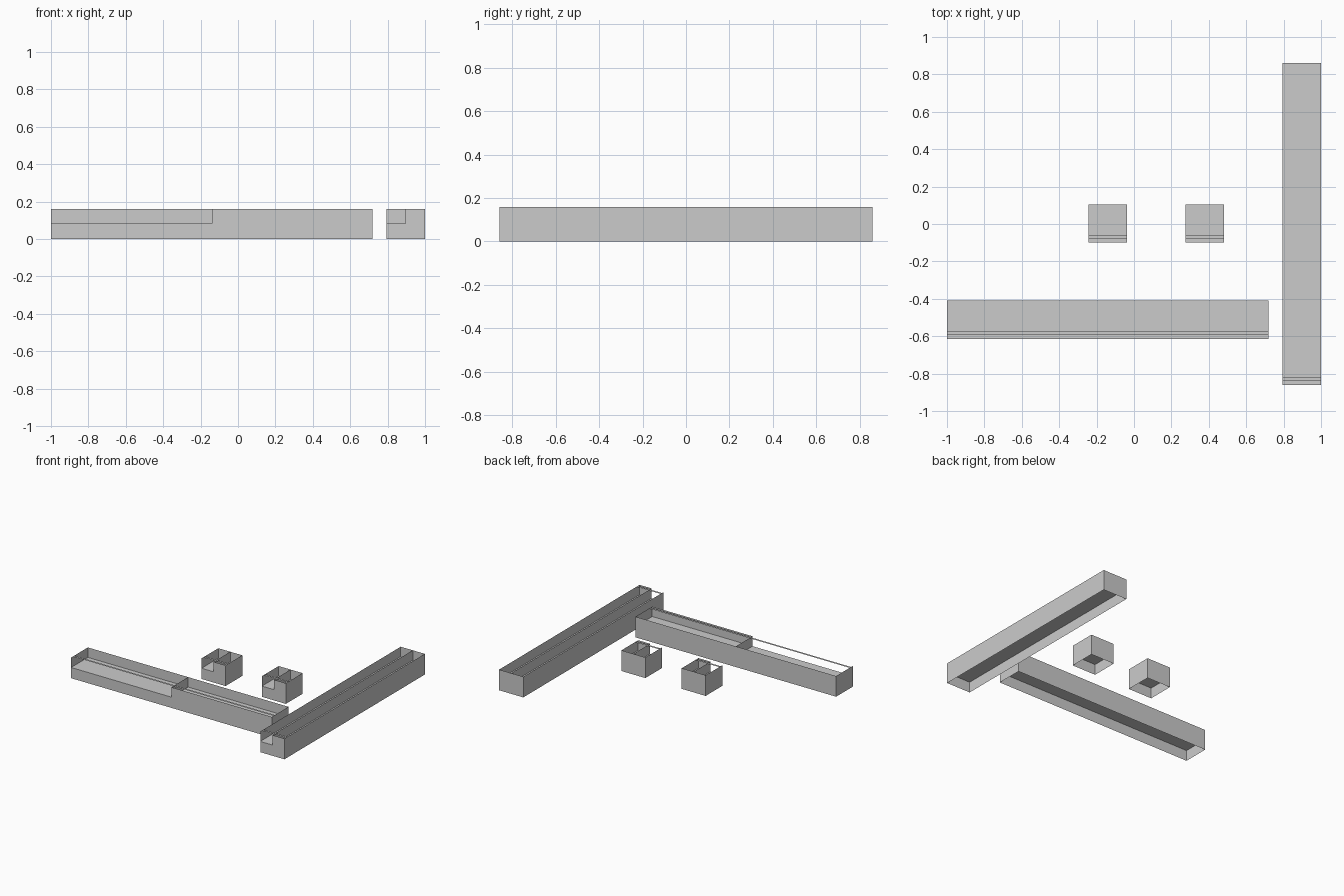
import bpy, bmesh

if "Cube" in bpy.data.objects:
    bpy.data.objects.remove(bpy.data.objects["Cube"])

TOP, FLOOR = 0.16, 0.083


def sheet_object(name, quads):
    """Make one object from thin flat sheets."""
    bm = bmesh.new()
    for q in quads:
        bm.faces.new([bm.verts.new(p) for p in q])
    bmesh.ops.remove_doubles(bm, verts=bm.verts, dist=1e-5)
    mesh = bpy.data.meshes.new(name)
    bm.to_mesh(mesh)
    bm.free()
    obj = bpy.data.objects.new(name, mesh)
    bpy.context.collection.objects.link(obj)
    return obj


def wall(a, b, z0, z1):
    return [(*a, z0), (*b, z0), (*b, z1), (*a, z1)]


def flat(x0, x1, y0, y1, z):
    return [(x0, y0, z), (x1, y0, z), (x1, y1, z), (x0, y1, z)]


def bin_tray(name, x0, x1, y0, y1):
    xm = (x0 + x1) / 2
    # outer shell: the left half of the front is only a low sill
    sheet_object(name + "_shell", [
        wall((x0, y0), (xm, y0), 0, FLOOR),
        wall((xm, y0), (x1, y0), 0, FLOOR),
        wall((xm, y0), (x1, y0), FLOOR, TOP),
        wall((x1, y0), (x1, y1), 0, TOP),
        wall((x1, y1), (x0, y1), 0, TOP),
        wall((x0, y1), (x0, y0), 0, TOP),
    ])
    # raised floor, hollow beneath
    sheet_object(name + "_floor", [flat(x0, x1, y0, y1, FLOOR)])
    # central divider
    sheet_object(name + "_divider", [wall((xm, y0), (xm, y1), FLOOR, TOP)])
    # narrow flat strip across the top near the front
    sheet_object(name + "_top_strip", [flat(x0, x1, y0 + 0.021, y0 + 0.039, TOP)])


# two long trays and two small square ones
bin_tray("wide_tray", -1.0, 0.72, -0.615, -0.41)
bin_tray("deep_tray", 0.793, 1.0, -0.86, 0.86)
bin_tray("small_tray_left", -0.242, -0.037, -0.1, 0.105)
bin_tray("small_tray_right", 0.275, 0.48, -0.1, 0.105)
